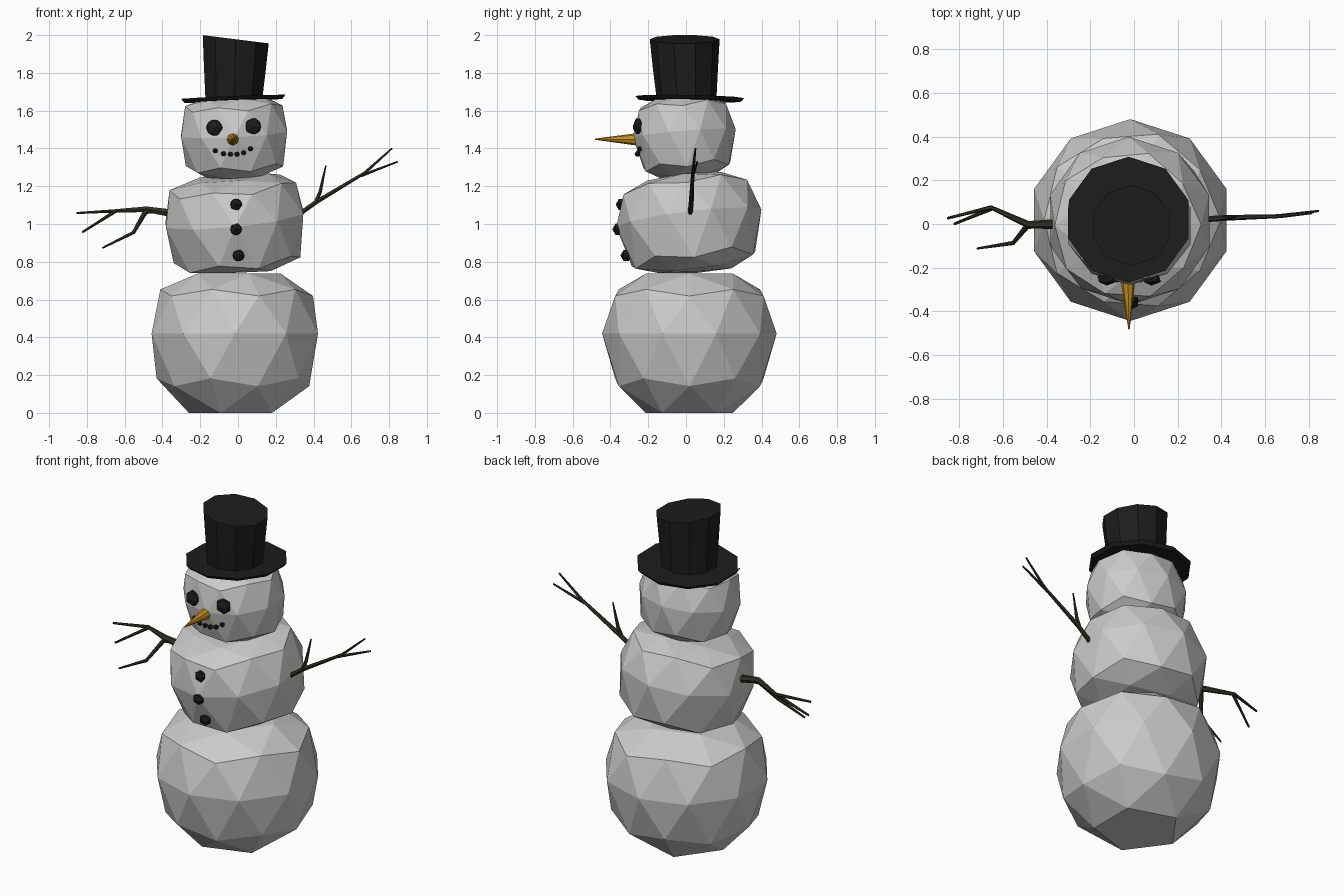
import bpy, bmesh, math
from mathutils import Matrix, Vector, Euler

if "Cube" in bpy.data.objects:
    bpy.data.objects.remove(bpy.data.objects["Cube"])


def material(name, color):
    m = bpy.data.materials.new(name)
    m.diffuse_color = (*color, 1)
    m.use_nodes = True
    m.node_tree.nodes["Principled BSDF"].inputs["Base Color"].default_value = m.diffuse_color
    return m


COAL = material("coal_black", (0.012, 0.012, 0.012))
CARROT = material("carrot_orange", (0.55, 0.27, 0.01))
BARK = material("dark_bark", (0.03, 0.03, 0.018))


def finish(bm, name, mat=None):
    bmesh.ops.recalc_face_normals(bm, faces=bm.faces[:])
    me = bpy.data.meshes.new(name)
    bm.to_mesh(me)
    bm.free()
    ob = bpy.data.objects.new(name, me)
    bpy.context.collection.objects.link(ob)
    if mat:
        me.materials.append(mat)
    return ob


def snowball(name, center, rx, ry, up, top, down, bottom, tilt=(0, 0), floor=0):
    """Faceted ball squashed flat at top and bottom, then tilted."""
    bm = bmesh.new()
    bmesh.ops.create_icosphere(bm, subdivisions=2, radius=1)
    rot = Euler((tilt[0], tilt[1], 0)).to_matrix()
    for v in bm.verts:
        x, y, z = v.co
        z = min(z * up, top) if z > 0 else max(z * down, bottom)
        v.co = rot @ Vector((x * rx, y * ry, z)) + Vector(center)
        v.co.z = max(v.co.z, floor)
    return finish(bm, name)


def pebble(name, center, r, depth):
    bm = bmesh.new()
    bmesh.ops.create_icosphere(bm, subdivisions=1, radius=1)
    m = Matrix.Translation(center) @ Matrix.Diagonal((r, depth, r, 1)) @ Matrix.Rotation(math.pi / 2, 4, 'X')
    bmesh.ops.transform(bm, matrix=m, verts=bm.verts)
    return finish(bm, name, COAL)


def loft(name, sections, sides, mat):
    """Rings given as (center, radius, tilt_x, tilt_y), joined and capped."""
    bm = bmesh.new()
    rings = []
    for c, r, tx, ty in sections:
        rot = Euler((tx, ty, 0)).to_matrix()
        ring = []
        for i in range(sides):
            a = math.pi / 2 + math.tau * i / sides
            ring.append(bm.verts.new(Vector(c) + rot @ Vector((r * math.cos(a), r * math.sin(a), 0))))
        rings.append(ring)
    for a, b in zip(rings, rings[1:]):
        for i in range(sides):
            j = (i + 1) % sides
            bm.faces.new((a[i], a[j], b[j], b[i]))
    bm.faces.new(rings[0])
    bm.faces.new(rings[-1])
    return finish(bm, name, mat)


def stick_arm(name, branches):
    """Tapered twigs; each point is (x, y, z, radius)."""
    cu = bpy.data.curves.new(name, 'CURVE')
    cu.dimensions = '3D'
    cu.bevel_depth = 1
    cu.bevel_resolution = 1
    cu.use_fill_caps = True
    for pts in branches:
        s = cu.splines.new('POLY')
        s.use_smooth = False
        s.points.add(len(pts) - 1)
        for p, (x, y, z, r) in zip(s.points, pts):
            p.co = (x, y, z, 1)
            p.radius = r
    cu.materials.append(BARK)
    ob = bpy.data.objects.new(name, cu)
    bpy.context.collection.objects.link(ob)


# Three stacked snowballs
snowball("bottom_snowball", (-0.017, 0.018, 0.42), 0.463, 0.462, 0.445, 0.317, 0.53, -0.42)
snowball("middle_snowball", (-0.019, 0.015, 1.03), 0.384, 0.387, 0.35, 0.22, 0.46, -0.285,
         tilt=(0.12, -0.1), floor=0.74)
snowball("head_snowball", (-0.021, -0.008, 1.48), 0.295, 0.272, 0.3, 0.19, 0.36, -0.23,
         tilt=(0.08, -0.05))

# Hat: warped brim and leaning crown
loft("hat_brim", [((-0.025, 0.02, 1.653), 0.272, -0.02, -0.04),
                  ((-0.025, 0.02, 1.672), 0.288, -0.02, -0.04)], 10, COAL)
loft("hat_crown", [((-0.022, 0.003, 1.66), 0.158, 0, 0),
                   ((-0.017, -0.003, 1.82), 0.172, 0, 0.07),
                   ((-0.012, -0.007, 1.978), 0.185, 0, 0.125)], 10, COAL)

# Coal eyes, mouth and buttons
for side, x, z in (("left", -0.125, 1.51), ("right", 0.08, 1.517)):
    pebble(side + "_eye", (x, -0.252, z), 0.048, 0.03)
mouth = [(-0.12, 1.388), (-0.077, 1.372), (-0.04, 1.369), (-0.005, 1.369), (0.03, 1.377), (0.066, 1.398)]
for i, (x, z) in enumerate(mouth):
    pebble(f"mouth_{i + 1}", (x, -0.258 + 1.6 * (x + 0.025) ** 2, z), 0.015, 0.015)
for i, (x, y, z) in enumerate([(-0.01, -0.342, 1.103), (-0.01, -0.36, 0.972), (0.003, -0.317, 0.833)]):
    pebble(f"button_{i + 1}", (x, y, z), 0.035, 0.03)

# Carrot nose
loft("carrot_nose", [((-0.028, -0.235, 1.448), 0.036, math.pi / 2, 0),
                     ((-0.023, -0.482, 1.449), 0.003, math.pi / 2, 0)], 8, CARROT)

# Stick arms
stick_arm("right_arm", [
    [(0.30, 0.02, 1.035, 0.014), (0.42, 0.028, 1.12, 0.013), (0.67, 0.036, 1.27, 0.009), (0.815, 0.05, 1.4, 0.005)],
    [(0.65, 0.035, 1.255, 0.009), (0.846, 0.06, 1.33, 0.005)],
    [(0.41, 0.027, 1.11, 0.012), (0.435, 0.03, 1.17, 0.01), (0.465, 0.035, 1.31, 0.004)],
])
stick_arm("left_arm", [
    [(-0.34, 0, 1.055, 0.024), (-0.485, -0.003, 1.078, 0.017), (-0.655, 0.076, 1.069, 0.01),
     (-0.855, 0.026, 1.058, 0.006)],
    [(-0.645, 0.073, 1.07, 0.01), (-0.823, 0.0, 0.957, 0.006)],
    [(-0.44, 0.0, 1.072, 0.017), (-0.49, -0.01, 1.065, 0.015), (-0.553, -0.087, 0.955, 0.01),
     (-0.718, -0.112, 0.873, 0.005)],
])
